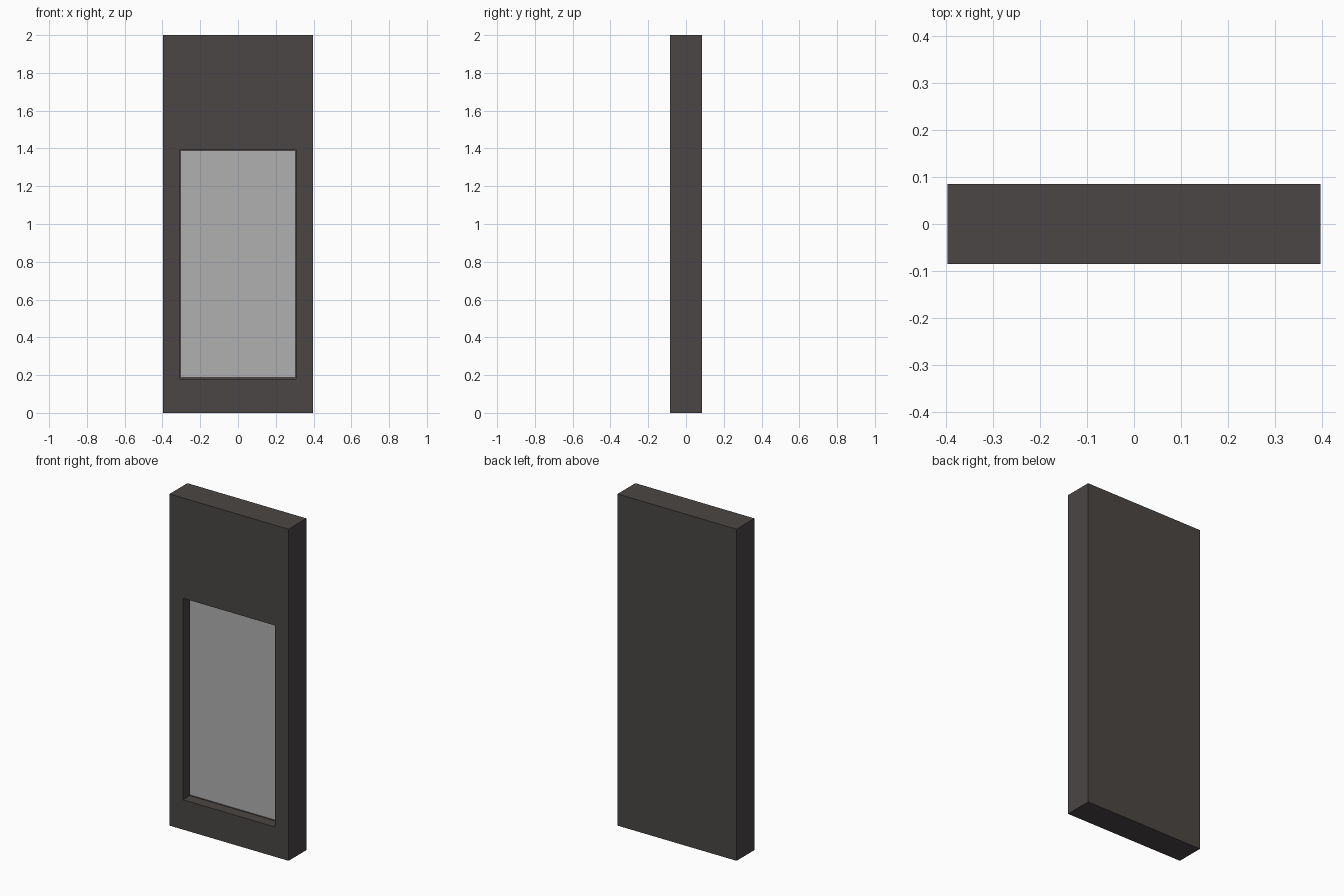
import bpy, bmesh
from mathutils import Vector

if "Cube" in bpy.data.objects:
    bpy.data.objects.remove(bpy.data.objects["Cube"])

W, D, H = 0.397, 0.085, 2.0        # half width, half depth, height
OX, Z0, Z1 = 0.308, 0.18, 1.395    # recess opening
DEPTH = 0.065                      # recess depth


def material(name, rgb):
    m = bpy.data.materials.new(name)
    m.diffuse_color = (*rgb, 1)
    m.use_nodes = True
    m.node_tree.nodes["Principled BSDF"].inputs["Base Color"].default_value = m.diffuse_color
    return m


def add_object(name, bm, mat):
    bmesh.ops.recalc_face_normals(bm, faces=bm.faces)
    mesh = bpy.data.meshes.new(name)
    bm.to_mesh(mesh)
    bm.free()
    mesh.materials.append(mat)
    obj = bpy.data.objects.new(name, mesh)
    bpy.context.collection.objects.link(obj)
    return obj


def box(bm, lo, hi):
    lo, hi = Vector(lo), Vector(hi)
    verts = bmesh.ops.create_cube(bm, size=1)["verts"]
    for v in verts:
        v.co = (lo + hi) / 2 + v.co * (hi - lo)


dark = material("dark charcoal", (0.069, 0.061, 0.058))
grey = material("screen grey", (0.434, 0.434, 0.434))

# Cabinet: slab whose front is cut along the opening edges, then pushed in
bm = bmesh.new()
box(bm, (-W, -D, 0), (W, D, H))
front = [f for f in bm.faces if f.normal.y < -0.9]
for co, no in (((-OX, 0, 0), (1, 0, 0)), ((OX, 0, 0), (1, 0, 0)),
               ((0, 0, Z0), (0, 0, 1)), ((0, 0, Z1), (0, 0, 1))):
    bmesh.ops.bisect_plane(bm, geom=bm.verts[:] + bm.edges[:] + bm.faces[:],
                           plane_co=co, plane_no=no)
opening = [f for f in bm.faces if f.normal.y < -0.9
           and abs(f.calc_center_median().x) < OX
           and Z0 < f.calc_center_median().z < Z1]
inner = bmesh.ops.extrude_face_region(bm, geom=opening)["geom"]
bmesh.ops.translate(bm, vec=(0, DEPTH, 0),
                    verts=[g for g in inner if isinstance(g, bmesh.types.BMVert)])
bmesh.ops.delete(bm, geom=[f for f in opening if f.is_valid], context="FACES")
add_object("cabinet", bm, dark)

# Screen plate at the back of the recess
bm = bmesh.new()
box(bm, (-0.303, -D + DEPTH - 0.003, 0.189), (0.303, -D + DEPTH + 0.002, 1.386))
add_object("screen", bm, grey)
